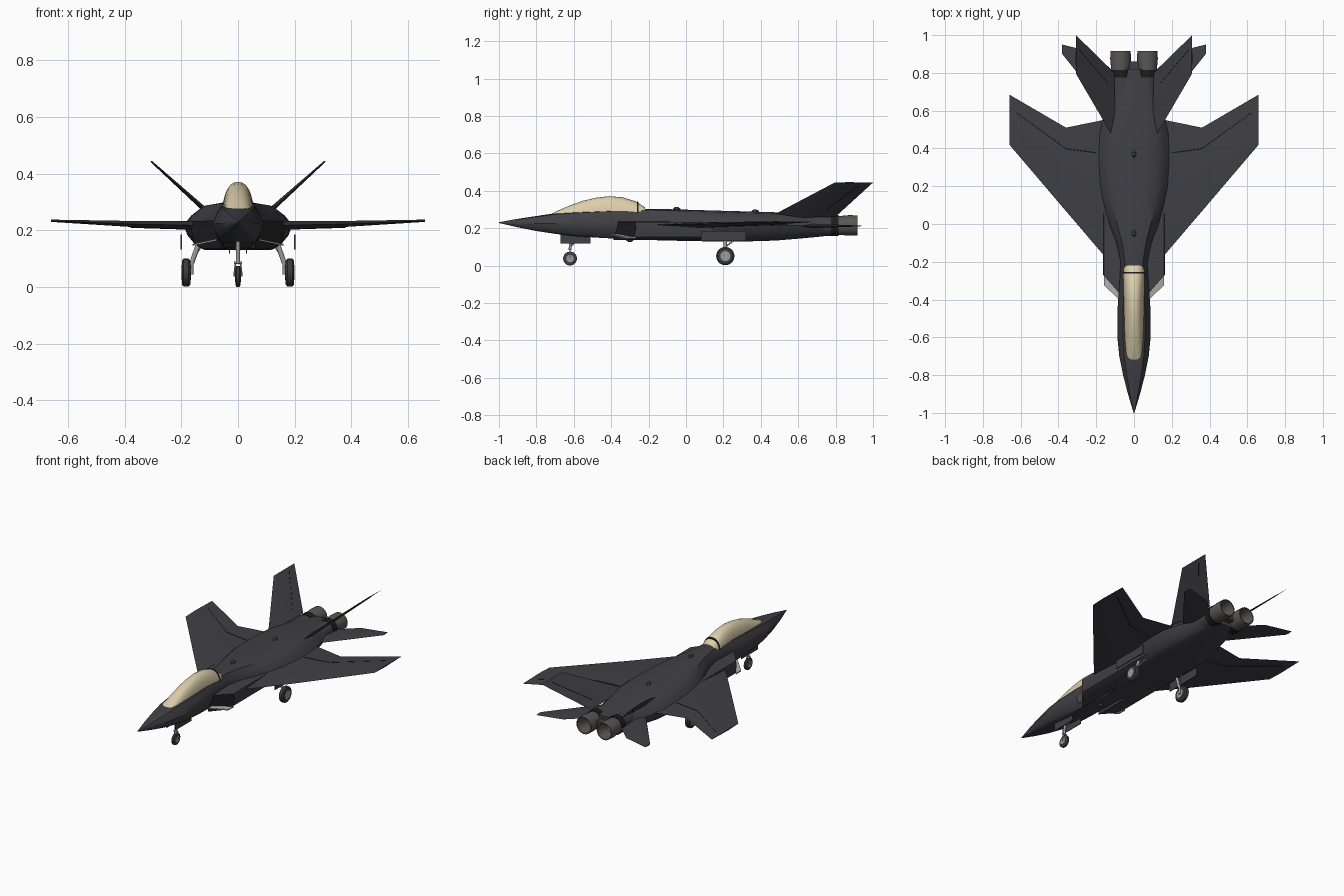
import bpy, bmesh, math
from mathutils import Vector

if "Cube" in bpy.data.objects:
    bpy.data.objects.remove(bpy.data.objects["Cube"])


def material(name, r, g, b):
    m = bpy.data.materials.new(name)
    m.use_nodes = True
    m.diffuse_color = (r, g, b, 1)
    m.node_tree.nodes["Principled BSDF"].inputs["Base Color"].default_value = (r, g, b, 1)
    return m


SKIN = material("charcoal skin", .052, .050, .058)
SEAM = material("dark seam", .012, .012, .014)
GLASS = material("gold canopy", .72, .62, .41)
METAL = material("nozzle metal", .10, .095, .088)
TYRE = material("tyre rubber", .045, .045, .048)
STEEL = material("gear steel", .33, .33, .34)
LINER = material("intake liner", .42, .42, .42)
SIDES = (("left", 1), ("right", -1))


def finish(name, bm, mat, angle=35):
    bmesh.ops.recalc_face_normals(bm, faces=bm.faces)
    me = bpy.data.meshes.new(name)
    bm.to_mesh(me)
    bm.free()
    me.materials.append(mat)
    ob = bpy.data.objects.new(name, me)
    bpy.context.collection.objects.link(ob)
    bpy.ops.object.select_all(action="DESELECT")
    ob.select_set(True)
    bpy.context.view_layer.objects.active = ob
    bpy.ops.object.shade_smooth_by_angle(angle=math.radians(angle))
    return ob


def loft(name, rings, mat, angle=35, caps=True):
    """Skin a list of equal-length point rings."""
    bm = bmesh.new()
    rows = [[bm.verts.new(p) for p in ring] for ring in rings]
    n = len(rows[0])
    for a, b in zip(rows, rows[1:]):
        for i in range(n):
            j = (i + 1) % n
            bm.faces.new((a[i], a[j], b[j], b[i]))
    if caps:
        bm.faces.new(rows[0])
        bm.faces.new(rows[-1])
    return finish(name, bm, mat, angle)


def lathe(name, center, axis, profile, mat, n=24):
    """Revolve (distance along axis, radius) pairs."""
    axis = Vector(axis).normalized()
    u = axis.orthogonal().normalized()
    v = axis.cross(u)
    turns = [2 * math.pi * i / n for i in range(n)]
    rings = [[Vector(center) + axis * d + (u * math.cos(t) + v * math.sin(t)) * r for t in turns]
             for d, r in profile]
    return loft(name, rings, mat)


def rod(name, a, b, r, mat):
    d = Vector(b) - Vector(a)
    return lathe(name, a, d, [(0, r), (d.length, r)], mat, 12)


def box(name, lo, hi, mat):
    rings = [[(lo[0], y, lo[2]), (hi[0], y, lo[2]), (hi[0], y, hi[2]), (lo[0], y, hi[2])]
             for y in (lo[1], hi[1])]
    return loft(name, rings, mat)


def blade(name, side, stations, normal, mat):
    """Thin lifting surface; station = x, z, leading y, trailing y, half thickness."""
    nx, nz = normal
    rings = []
    for x, z, lead, trail, h in stations:
        rings.append([(side * (x + nx * o), lead + f * (trail - lead), z + nz * o)
                      for f, o in ((0, 0), (.35, h), (1, 0), (.35, -h))])
    return loft(name, rings, mat, 20)


def hinge(name, side, stations, normal, f):
    """Narrow seam following the surface of a blade at chord fraction f."""
    strip = []
    for x, z, lead, trail, h in stations:
        y = lead + f * (trail - lead)
        strip.append((x, z, y - .003, y + .003, h * (1 - f) / .65 + .0015))
    return blade(name, side, strip, normal, SEAM)


# Fuselage: y, half width, top, chine, bottom
BODY = [(-1, .002, .232, .23, .228), (-.9, .032, .25, .226, .205), (-.8, .058, .265, .225, .185),
        (-.7, .078, .28, .225, .17), (-.6, .088, .287, .228, .158), (-.45, .087, .295, .23, .148),
        (-.3, .077, .302, .232, .14), (-.2, .072, .304, .232, .137), (-.1, .095, .302, .229, .134),
        (0, .135, .299, .225, .132), (.1, .165, .296, .222, .13), (.2, .185, .293, .22, .13),
        (.35, .192, .289, .218, .13), (.48, .185, .285, .216, .134), (.6, .155, .277, .214, .144),
        (.7, .13, .268, .213, .153), (.82, .118, .256, .212, .167)]
SHAPE = [(1, 0), (.86, .48), (.66, .9), (.35, 1), (0, 1)]
BELLY = [(0, -1), (.6, -1), (.76, -.85), (.93, -.4)]


def body_ring(y, w, top, mid, low):
    def pt(u, v):
        return (w * u, y, mid + v * (top - mid if v > 0 else mid - low))
    right_half = [(-u, v) for u, v in SHAPE[-2::-1]]
    left_belly = [(-u, v) for u, v in BELLY[:0:-1]]
    return [pt(u, v) for u, v in SHAPE + right_half + left_belly + BELLY]


loft("fuselage", [body_ring(*s) for s in BODY], SKIN)
box("tail_beam", (-.028, .78, .19), (.028, .86, .235), SKIN)


# Canopy bubble and its rear frame
def arch(y, w, top, base=.268):
    turns = [math.pi * i / 16 for i in range(17)]
    return [(w * math.copysign(abs(math.cos(t)) ** .85, math.cos(t)), y,
             base + (top - base) * math.sin(t)) for t in turns]


CANOPY = [(-.725, .036, .274), (-.69, .043, .292), (-.62, .048, .322), (-.55, .051, .347),
          (-.48, .053, .363), (-.41, .054, .371), (-.34, .055, .365), (-.27, .056, .344),
          (-.22, .056, .312)]
loft("canopy", [arch(*s) for s in CANOPY], GLASS, 50)
loft("canopy_frame", [arch(-.262, .058, .343), arch(-.254, .058, .34)], SEAM)

# Spine and belly blisters
for name, y, z in (("front_blister", -.05, .303), ("rear_blister", .37, .29), ("belly_blister", -.3, .137)):
    lathe(name, (0, y, z), (0, 1, 0), [(-.02, .002), (-.008, .011), (.008, .011), (.02, .002)], SKIN, 12)

WING = [(.05, .218, -.2, .55, .015), (.165, .218, -.16, .55, .015), (.36, .222, .068, .51, .011),
        (.66, .234, .42, .685, .004)]
FLAP = [(.2, .219, -.119, .543, .0143), WING[2], (.62, .2324, .373, .66, .005)]
STABILISER = [(.09, .212, .54, .79, .011), (.22, .212, .70, .91, .008), (.38, .212, .90, .95, .003)]
FIN = [(.105, .262, .45, .80, .009), (.307, .444, .795, 1, .003)]
RUDDER = [(.14, .2935, .51, .834, .008), (.29, .4287, .766, .983, .0035)]
FLAT, CANTED = (0, 1), (-.67, .74)

for label, s in SIDES:
    # Wings, stabilisers and canted fins
    blade(label + "_wing", s, WING, FLAT, SKIN)
    hinge(label + "_flap_seam", s, FLAP, FLAT, .75)
    blade(label + "_stabiliser", s, STABILISER, FLAT, SKIN)
    blade(label + "_tail_fin", s, FIN, CANTED, SKIN)
    hinge(label + "_rudder_seam", s, RUDDER, CANTED, .72)

    # Intake trunk with swept mouth, dark opening and pale floor lip
    section = [(.06, .236), (.16, .232), (.165, .2), (.155, .152), (.12, .136), (.06, .136)]
    trunk = loft(label + "_intake", [[(s * x, y0 + k * (x - .075), z) for x, z in section]
                                     for y0, k in ((-.37, 1.15), (0, 0), (.3, 0))], SKIN)
    trunk.data.materials.append(SEAM)
    for f in trunk.data.polygons:
        if f.normal.y < -.5 and f.center.y < -.25:
            f.material_index = 1
    loft(label + "_intake_lip",
         [[(s * x, y, z - d) for x, y, z in ((.075, -.405, .17), (.158, -.325, .152),
                                             (.16, -.27, .152), (.075, -.365, .17))]
          for d in (0, .006)], LINER)

    # Engine fairing and hollow nozzle
    lathe(label + "_engine_fairing", (s * .07, 0, .213), (0, 1, 0),
          [(.5, .04), (.66, .053), (.79, .054)], SKIN)
    lathe(label + "_nozzle_ring", (s * .07, 0, .214), (0, 1, 0), [(.775, .056), (.815, .057)], SEAM)
    lathe(label + "_nozzle", (s * .071, 0, .215), (0, 1, 0),
          [(.78, .05), (.83, .051), (.875, .055), (.917, .053), (.917, .047), (.84, .038), (.82, .01)], METAL)

    # Gear doors
    box(label + "_main_door", (s * .198, .08, .132), (s * .203, .32, .186), SKIN)
    box(label + "_nose_door", (s * .028, -.67, .118), (s * .032, -.51, .168), SKIN)


def wheel(name, x, y, z, r, half):
    lathe(name + "_tyre", (x, y, z), (1, 0, 0),
          [(-half, r * .62), (-half, r * .85), (-half * .6, r), (half * .6, r), (half, r * .85), (half, r * .62)], TYRE)
    lathe(name + "_hub", (x, y, z), (1, 0, 0), [(-half - .002, r * .55), (half + .002, r * .55)], STEEL, 16)


# Main landing gear
for label, s in SIDES:
    wheel(label + "_main", s * .183, .21, .051, .049, .015)
    rod(label + "_main_leg", (s * .13, .21, .18), (s * .163, .21, .085), .009, STEEL)
    rod(label + "_main_fork", (s * .163, .21, .09), (s * .163, .21, .045), .006, STEEL)
    rod(label + "_main_brace", (s * .13, .27, .145), (s * .16, .21, .1), .004, STEEL)
    # Nose fork arms
    rod(label + "_nose_fork", (s * .014, -.62, .038), (s * .008, -.62, .088), .003, STEEL)

# Nose landing gear
wheel("nose", 0, -.62, .038, .037, .009)
rod("nose_leg", (0, -.62, .083), (0, -.615, .17), .008, STEEL)
rod("nose_crossbar", (-.014, -.62, .086), (.014, -.62, .086), .005, STEEL)
rod("nose_brace", (0, -.62, .1), (0, -.56, .16), .004, STEEL)
